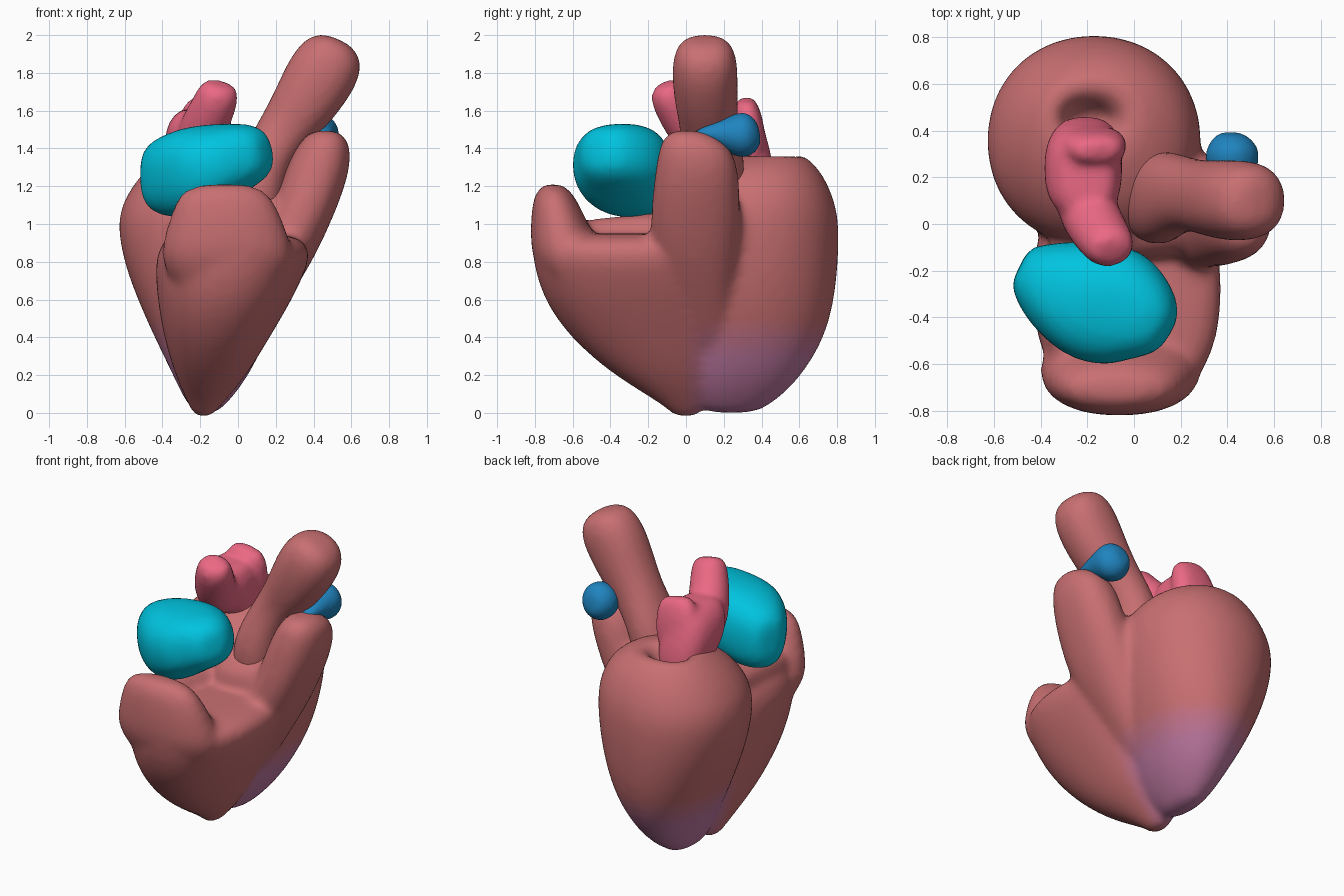
import bpy, bmesh, math
from mathutils import Vector

SEG = 24


def material(name, rgb):
    m = bpy.data.materials.new(name)
    m.diffuse_color = (*rgb, 1)
    return m


def oval(power):
    """Unit superellipse points."""
    out = []
    for i in range(SEG):
        c, s = math.cos(2 * math.pi * i / SEG), math.sin(2 * math.pi * i / SEG)
        out.append((math.copysign(abs(c) ** (2 / power), c),
                    math.copysign(abs(s) ** (2 / power), s)))
    return out


def skin(bm, rings):
    """Bridge rings of points into a closed, capped skin."""
    vr = [[bm.verts.new(p) for p in r] for r in rings]
    for a, b in zip(vr, vr[1:]):
        for i in range(SEG):
            j = (i + 1) % SEG
            bm.faces.new((a[i], a[j], b[j], b[i]))
    for r in (vr[0], vr[-1]):
        c = bm.verts.new(sum((v.co for v in r), Vector()) / SEG)
        for i in range(SEG):
            bm.faces.new((r[i], r[(i + 1) % SEG], c))


def stack(bm, sections, power=2.0):
    """Horizontal superellipse sections: z, x0, x1, y0, y1."""
    skin(bm, [[Vector(((x0 + x1) / 2 + px * (x1 - x0) / 2,
                       (y0 + y1) / 2 + py * (y1 - y0) / 2, z)) for px, py in oval(power)]
              for z, x0, x1, y0, y1 in sections])


def tube(bm, path, ref, power=2.0):
    """Swept tube: x, y, z, radius across ref, radius along ref."""
    pts = [Vector(p[:3]) for p in path]
    rings = []
    for k, p in enumerate(path):
        t = (pts[min(k + 1, len(pts) - 1)] - pts[max(k - 1, 0)]).normalized()
        u = t.cross(Vector(ref)).normalized()
        v = t.cross(u)
        rings.append([pts[k] + u * p[3] * a + v * p[4] * b for a, b in oval(power)])
    skin(bm, rings)


def finish(name, bm, mats, voxel=0.025, smooth=5):
    """Fuse the overlapping skins into one smooth surface."""
    bmesh.ops.recalc_face_normals(bm, faces=bm.faces)
    me = bpy.data.meshes.new(name)
    bm.to_mesh(me)
    bm.free()
    ob = bpy.data.objects.new(name, me)
    bpy.context.collection.objects.link(ob)
    ob.modifiers.new("round", 'SUBSURF').levels = 2
    r = ob.modifiers.new("fuse", 'REMESH')
    r.mode, r.voxel_size = 'VOXEL', voxel
    s = ob.modifiers.new("soften", 'SMOOTH')
    s.factor, s.iterations = 0.5, smooth
    dg = bpy.context.evaluated_depsgraph_get()
    ob.data = bpy.data.meshes.new_from_object(ob.evaluated_get(dg))
    ob.modifiers.clear()
    ob.data.materials.clear()
    for m in mats:
        ob.data.materials.append(m)
    for p in ob.data.polygons:
        p.use_smooth = True
    return ob


BASE, PURPLE = Vector((0.58, 0.16, 0.165)), Vector((0.52, 0.19, 0.36))
STEPS = 12
flesh = [material(f"muscle_{i}", BASE.lerp(PURPLE, i / (STEPS - 1))) for i in range(STEPS)]
pink = material("pink", (0.83, 0.14, 0.23))
cyan = material("cyan", (0.0, 0.55, 0.74))
blue = material("blue", (0.014, 0.23, 0.52))

bm = bmesh.new()
# left ventricle: rounded cone with a dimple on top
stack(bm, [(0.0, -.23, -.11, .10, .38), (0.08, -.29, -.03, .02, .50),
           (0.2, -.345, .06, -.04, .62), (0.4, -.445, .16, -.08, .74),
           (0.6, -.535, .23, -.1, .79), (0.8, -.61, .275, -.1, .81),
           (1.0, -.645, .295, -.1, .815), (1.13, -.61, .285, -.08, .79),
           (1.26, -.52, .22, .02, .73), (1.34, -.43, .10, .17, .66),
           (1.375, -.36, .0, .33, .60), (1.33, -.31, -.07, .37, .53),
           (1.22, -.27, -.11, .40, .49)], 2.1)
# right ventricle body
stack(bm, [(-0.02, -.23, -.14, -.06, .06), (0.05, -.265, -.08, -.13, .12),
           (0.2, -.335, .05, -.39, .2), (0.4, -.395, .17, -.62, .25),
           (0.6, -.43, .29, -.76, .25), (0.8, -.445, .385, -.815, .25),
           (0.89, -.41, .38, -.815, .25), (0.95, -.36, .28, -.76, .2)], 2.25)
# front lobe
stack(bm, [(0.6, -.3, .18, -.70, -.4), (0.8, -.42, .31, -.815, -.42),
           (0.93, -.395, .27, -.825, -.48), (1.07, -.35, .22, -.82, -.55),
           (1.17, -.31, .16, -.80, -.60), (1.21, -.2, .06, -.75, -.66)], 2.2)
# outflow lobe
stack(bm, [(0.3, -.1, .08, .0, .25), (0.6, -.1, .27, -.1, .27), (0.8, .0, .395, -.19, .29),
           (1.0, .15, .49, -.19, .29), (1.2, .22, .57, -.175, .285),
           (1.34, .27, .60, -.155, .27), (1.44, .33, .59, -.135, .21),
           (1.495, .39, .53, -.08, .08)], 2.3)
# trough rims under the atria and aorta
tube(bm, [(-.27, -.62, .92, .09, .09), (-.28, -.4, .95, .09, .09), (-.25, -.15, .97, .09, .12),
          (-.2, .05, .98, .09, .15)], (1, 0, 0))
tube(bm, [(-.1, .0, .97, .15, .16), (.1, .02, 1.0, .15, .17), (.35, .06, 1.03, .15, .15)], (0, 1, 0))
body = finish("ventricles", bm, flesh, 0.025, 7)

# purple tint fading in around the back of the apex
clamp = lambda v: max(0, min(1, v))
for p in body.data.polygons:
    c = p.center
    t = clamp((0.5 - c.z) / 0.22) * clamp((c.y + 0.02) / 0.15)
    p.material_index = round(t * (STEPS - 1))

# aorta leaning to the right
bm = bmesh.new()
tube(bm, [(.08, .10, .98, .15, .18), (.10, .11, 1.2, .155, .205), (.16, .13, 1.36, .135, .18),
          (.25, .125, 1.5, .145, .15), (.34, .11, 1.62, .17, .165), (.43, .10, 1.77, .19, .175),
          (.49, .10, 1.87, .18, .17), (.53, .10, 1.94, .14, .14), (.545, .10, 1.97, .06, .08)],
     (0, 1, 0), 2.2)
finish("aorta", bm, flesh[:1], 0.02, 4)

# left atrium: slab body with two vein stubs
bm = bmesh.new()
stack(bm, [(1.18, -.32, -.09, .22, .46), (1.3, -.37, -.05, .10, .465),
           (1.42, -.39, -.05, .04, .44), (1.52, -.38, -.05, .02, .41),
           (1.59, -.33, -.08, .03, .39), (1.61, -.28, -.12, .1, .34)], 2.6)
tube(bm, [(-.22, .15, 1.36, .12, .13), (-.19, .03, 1.5, .13, .13), (-.13, -.06, 1.62, .11, .12),
          (-.10, -.10, 1.70, .10, .11), (-.09, -.12, 1.74, .06, .08)], (1, 0, 0))
tube(bm, [(-.2, .34, 1.35, .09, .16), (-.18, .34, 1.5, .08, .15), (-.16, .32, 1.61, .07, .13),
          (-.15, .31, 1.66, .045, .09)], (1, 0, 0), 2.5)
finish("left_atrium", bm, [pink], 0.02, 5)

# right atrium: slanted, slightly boxy bean in front
bm = bmesh.new()
tube(bm, [(-.49, -.18, 1.24, .11, .08), (-.46, -.195, 1.24, .18, .12), (-.36, -.25, 1.25, .225, .20),
          (-.2, -.33, 1.28, .25, .265), (-.04, -.36, 1.345, .195, .265), (.06, -.42, 1.37, .165, .19),
          (.12, -.46, 1.385, .125, .125), (.145, -.475, 1.39, .07, .07)], (0, 1, 0), 2.4)
finish("right_atrium", bm, [cyan], 0.025, 4)

# pulmonary vessel tip
bm = bmesh.new()
tube(bm, [(.46, .03, 1.47, .01, .03), (.45, .12, 1.48, .05, .06), (.43, .22, 1.475, .095, .10),
          (.42, .30, 1.47, .13, .125), (.41, .36, 1.475, .10, .09), (.41, .39, 1.48, .05, .05)],
     (1, 0, 0))
finish("pulmonary_vessel", bm, [blue], 0.015, 4)
